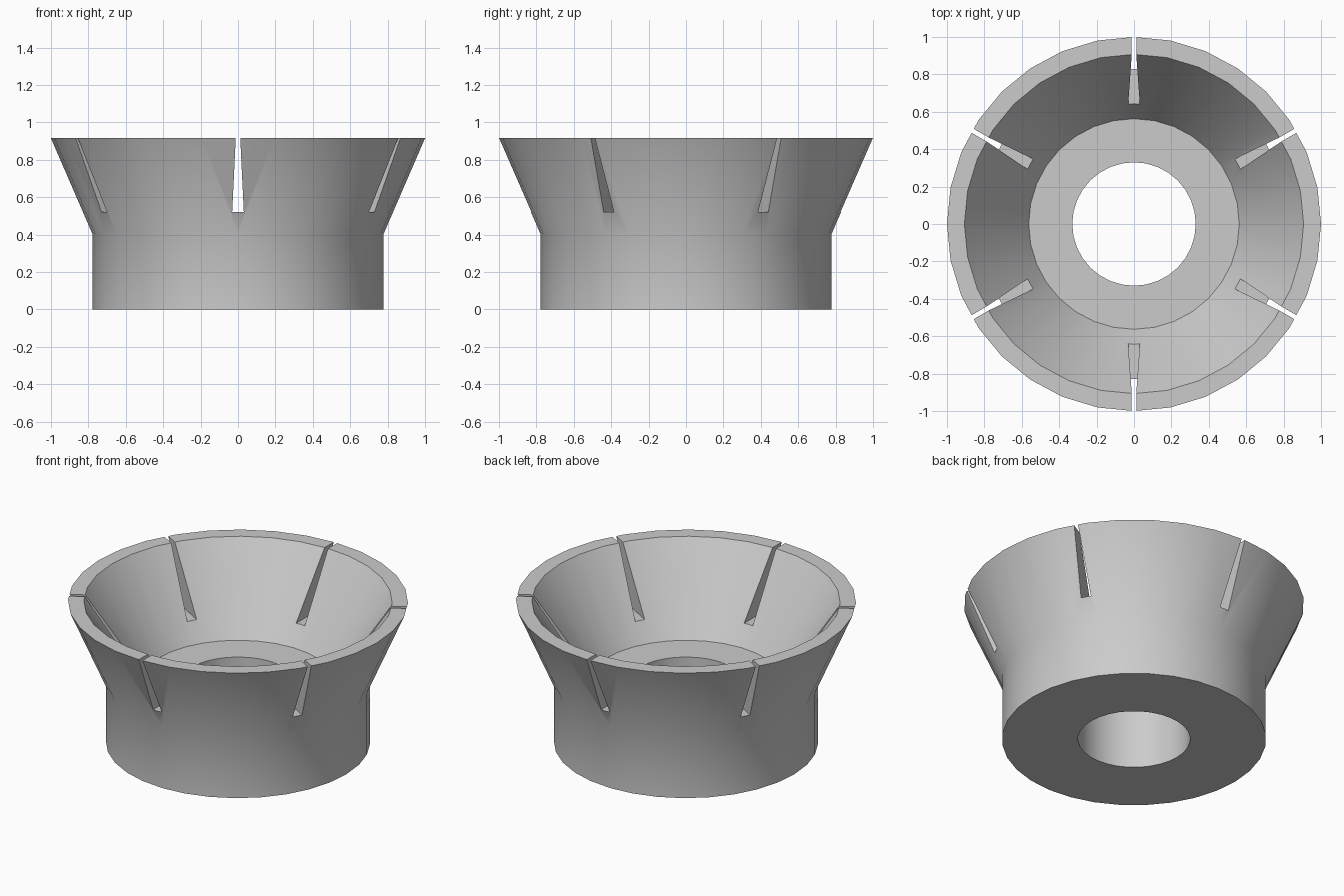
import bpy, bmesh, math

if "Cube" in bpy.data.objects:
    bpy.data.objects.remove(bpy.data.objects["Cube"])

SIDES = 32
HEIGHT = 0.915

grey = bpy.data.materials.new("grey")
grey.diffuse_color = (0.6, 0.6, 0.6, 1)
grey.use_nodes = True
grey.node_tree.nodes["Principled BSDF"].inputs["Base Color"].default_value = grey.diffuse_color


def make_object(name, bm):
    bmesh.ops.recalc_face_normals(bm, faces=bm.faces)
    mesh = bpy.data.meshes.new(name)
    bm.to_mesh(mesh)
    bm.free()
    mesh.materials.append(grey)
    obj = bpy.data.objects.new(name, mesh)
    bpy.context.collection.objects.link(obj)
    return obj


# Flared collar: closed (radius, height) profile revolved around z
profile = [(0.33, 0), (0.777, 0), (0.777, 0.40), (1.0, HEIGHT),
           (0.907, HEIGHT), (0.563, 0.40), (0.33, 0.40)]
bm = bmesh.new()
rings = []
for i in range(SIDES):
    a = 2 * math.pi * i / SIDES
    rings.append([bm.verts.new((r * math.cos(a), r * math.sin(a), z))
                  for r, z in profile])
n = len(profile)
for i in range(SIDES):
    p, q = rings[i], rings[(i + 1) % SIDES]
    for j in range(n):
        k = (j + 1) % n
        bm.faces.new((p[j], q[j], q[k], p[k]))
collar = make_object("flared_collar", bm)

# Slots: tapered bars across the diameter, narrower towards the rim
z0, z1 = 0.52, 1.0
w0, w1 = 0.031, 0.008
section = [(-w0, z0), (w0, z0), (w1, z1), (-w1, z1)]
for s in range(3):
    bm = bmesh.new()
    a = math.radians(30 + 60 * s)
    c, d = math.cos(a), math.sin(a)
    ends = [[bm.verts.new((l * c - w * d, l * d + w * c, z))
             for w, z in section] for l in (-1.2, 1.2)]
    for end in ends:
        bm.faces.new(end)
    for j in range(4):
        k = (j + 1) % 4
        bm.faces.new((ends[0][j], ends[0][k], ends[1][k], ends[1][j]))
    cutter = make_object("slot_cutter", bm)
    cutter.hide_render = True
    mod = collar.modifiers.new("slot", 'BOOLEAN')
    mod.operation = 'DIFFERENCE'
    mod.solver = 'EXACT'
    mod.object = cutter
    bpy.context.view_layer.objects.active = collar
    bpy.ops.object.modifier_apply(modifier=mod.name)
    bpy.data.objects.remove(cutter)

# Smooth the walls, keep the rim, floor and slots crisp
bpy.ops.object.select_all(action='DESELECT')
collar.select_set(True)
bpy.context.view_layer.objects.active = collar
bpy.ops.object.shade_smooth_by_angle(angle=math.radians(30))
